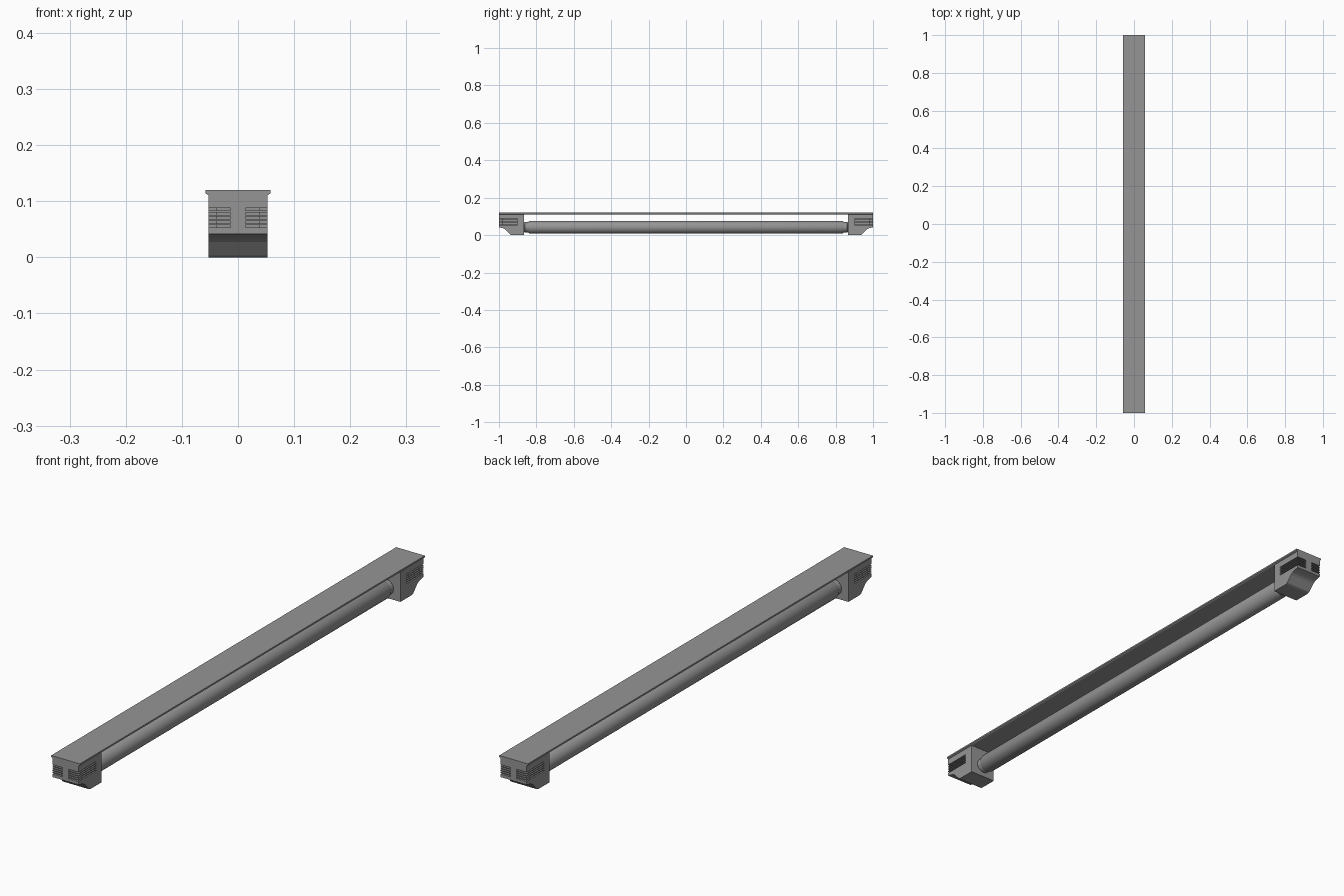
import bpy, bmesh, math
from mathutils import Vector

if "Cube" in bpy.data.objects:
    bpy.data.objects.remove(bpy.data.objects["Cube"], do_unlink=True)

grey = bpy.data.materials.new("plain grey")
grey.use_nodes = True
colour = (0.30, 0.30, 0.30, 1)
grey.diffuse_color = colour
grey.node_tree.nodes["Principled BSDF"].inputs["Base Color"].default_value = colour


def finish(name, bm):
    bmesh.ops.recalc_face_normals(bm, faces=bm.faces)
    mesh = bpy.data.meshes.new(name)
    bm.to_mesh(mesh)
    bm.free()
    mesh.materials.append(grey)
    obj = bpy.data.objects.new(name, mesh)
    bpy.context.collection.objects.link(obj)
    return obj


def extrude(name, points, move):
    """Closed profile pushed along a vector."""
    bm = bmesh.new()
    face = bm.faces.new([bm.verts.new(p) for p in points])
    new = bmesh.ops.extrude_face_region(bm, geom=[face])["geom"]
    bmesh.ops.translate(bm, vec=Vector(move),
                        verts=[v for v in new if isinstance(v, bmesh.types.BMVert)])
    return finish(name, bm)


def add_box(bm, lo, hi):
    verts = bmesh.ops.create_cube(bm, size=1)["verts"]
    for v in verts:
        v.co = Vector([(a + b) / 2 + c * (b - a) for a, b, c in zip(lo, hi, v.co)])


def lathe(name, profile, z, x=0, steps=32):
    """Turn (radius, y) points about an axis along y."""
    bm = bmesh.new()
    rings = [[bm.verts.new((x + r * math.cos(2 * math.pi * i / steps), y,
                            z + r * math.sin(2 * math.pi * i / steps)))
              for i in range(steps)] for r, y in profile]
    for a, b in zip(rings, rings[1:]):
        for i in range(steps):
            j = (i + 1) % steps
            bm.faces.new((a[i], a[j], b[j], b[i]))
    bm.faces.new(rings[0])
    bm.faces.new(rings[-1])
    obj = finish(name, bm)
    bpy.ops.object.select_all(action="DESELECT")
    obj.select_set(True)
    bpy.context.view_layer.objects.active = obj
    bpy.ops.object.shade_smooth_by_angle(angle=math.radians(35))
    return obj


# Mounting plate with a slightly tapered lower rim
half = [(0.053, 0.111), (0.058, 0.114), (0.058, 0.12)]
outline = half + [(-x, z) for x, z in reversed(half)]
extrude("top_plate", [(x, -1, z) for x, z in outline], (0, 2, 0))

# Lamp tube with narrower end collars
TUBE_Z = 0.042
tube_half = [(0.034, 0.835), (0.031, 0.842), (0.028, 0.843), (0.028, 0.862), (0.024, 0.866)]
lathe("lamp_tube", [(r, -y) for r, y in reversed(tube_half)] + tube_half, TUBE_Z)

# Side profile of the end housing: flat foot, curved rise to the outer end
side = [(0.866, 0.112), (0.866, 0.0), (0.932, 0.0), (0.940, 0.003), (0.962, 0.027),
        (0.970, 0.033), (0.980, 0.037), (1.0, 0.042), (1.0, 0.112)]

for end, s in (("front", -1), ("back", 1)):
    housing = extrude(end + "_housing", [(-0.053, s * y, z) for y, z in side], (0.106, 0, 0))

    # Ventilation slots wrapping round both outer corners
    bm = bmesh.new()
    for row in range(5):
        z = 0.0555 + row * 0.0075
        for k in (-1, 1):
            for x0, x1, y0, y1 in ((0.013, 0.07, 0.985, 1.02), (0.038, 0.07, 0.90, 0.99)):
                xs, ys = sorted((k * x0, k * x1)), sorted((s * y0, s * y1))
                add_box(bm, (xs[0], ys[0], z - 0.0022), (xs[1], ys[1], z + 0.0022))
    cutter = finish(end + "_slot_cutter", bm)
    cutter.hide_render = True
    cutter.hide_viewport = True
    cut = housing.modifiers.new("slots", "BOOLEAN")
    cut.operation = "DIFFERENCE"
    cut.solver = "EXACT"
    cut.use_self = True
    cut.object = cutter

    # Two contact pins between tube and housing
    for pin, x in (("left", 0.012), ("right", -0.012)):
        lathe(f"{end}_{pin}_pin", [(0.004, s * 0.855), (0.004, s * 0.88)], TUBE_Z, x, 12)
